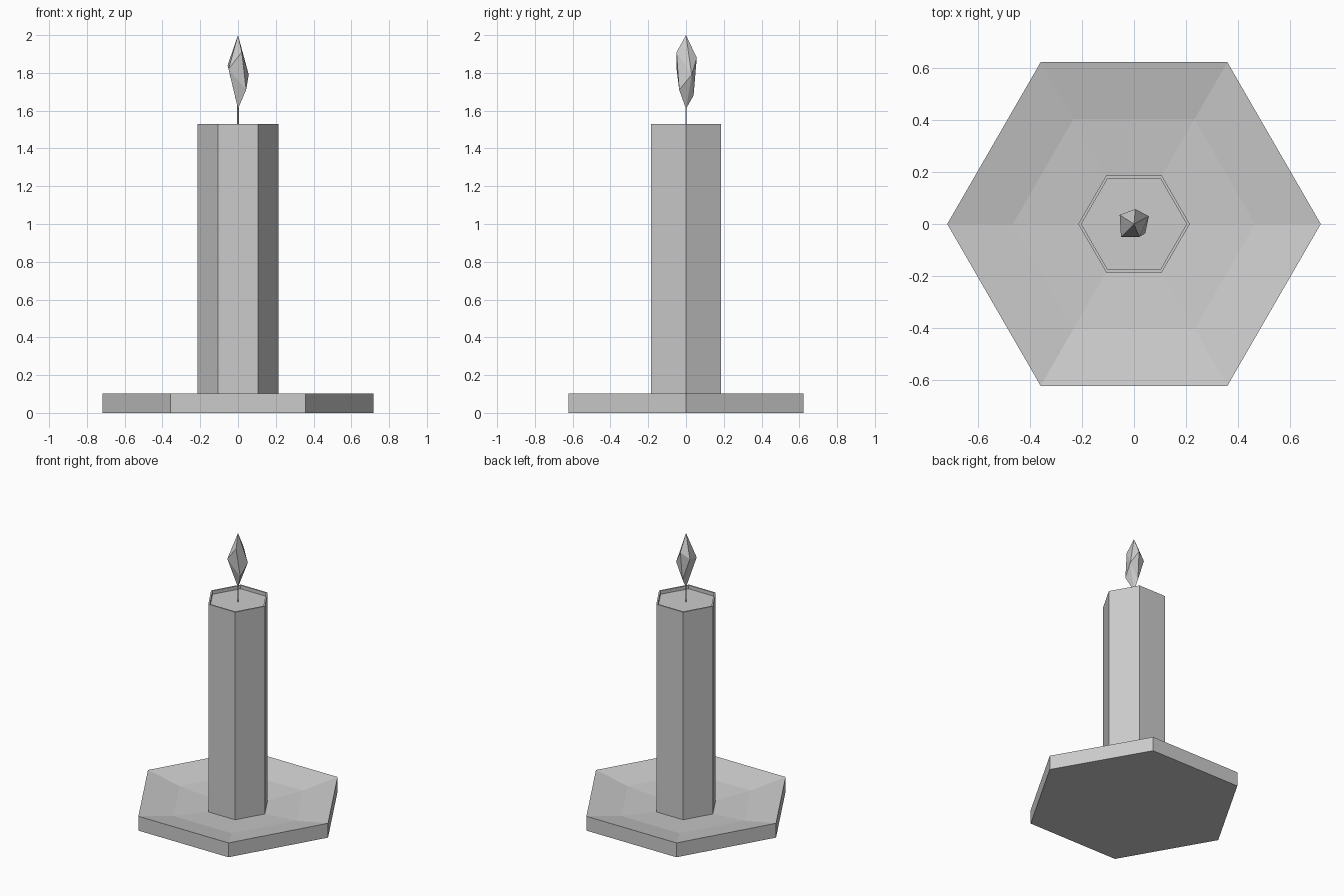
import bpy, bmesh
from math import cos, sin, pi

SIDES = 6

cube = bpy.data.objects.get("Cube")
if cube:
    bpy.data.objects.remove(cube, do_unlink=True)

# One plain grey for every part
GREY = (0.6, 0.6, 0.6, 1.0)
grey = bpy.data.materials.new("plain grey")
grey.use_nodes = True
grey.diffuse_color = GREY
grey.node_tree.nodes["Principled BSDF"].inputs["Base Color"].default_value = GREY


def add_object(name, bm):
    bmesh.ops.recalc_face_normals(bm, faces=bm.faces)
    mesh = bpy.data.meshes.new(name)
    bm.to_mesh(mesh)
    bm.free()
    mesh.materials.append(grey)
    obj = bpy.data.objects.new(name, mesh)
    bpy.context.collection.objects.link(obj)
    return obj


def lathe(name, profile):
    """Turn a (radius, height) profile into a closed six-sided solid."""
    bm = bmesh.new()
    rings = []
    for r, z in profile:
        angles = [2 * pi * i / SIDES for i in range(SIDES)]
        rings.append([bm.verts.new((r * cos(a), r * sin(a), z)) for a in angles])
    for low, high in zip(rings, rings[1:]):
        for i in range(SIDES):
            j = (i + 1) % SIDES
            bm.faces.new((low[i], low[j], high[j], high[i]))
    bm.faces.new(rings[0])
    bm.faces.new(rings[-1])
    return add_object(name, bm)


# Shallow hollow dish with a flat underside
lathe("dish", [(0.717, 0), (0.717, 0.103), (0.465, 0.055), (0.205, 0.035)])

# Candle with a thin raised rim around its top
lathe("candle", [(0.214, 0.03), (0.214, 1.53), (0.202, 1.53), (0.202, 1.505)])

# Wick
lathe("wick", [(0.004, 1.50), (0.004, 1.63)])

# Faceted flame: the hull of a few uneven points between two tips
flame_points = [
    (0, 0, 1.61), (0, 0, 2.0),
    (-0.055, 0.035, 1.84), (-0.05, -0.05, 1.82),
    (0.02, -0.05, 1.91), (0.057, 0.03, 1.79),
    (0.005, 0.057, 1.88), (0.043, -0.036, 1.71),
    (0.0, 0.04, 1.68),
]
bm = bmesh.new()
for p in flame_points:
    bm.verts.new(p)
bmesh.ops.convex_hull(bm, input=bm.verts)
add_object("flame", bm)
